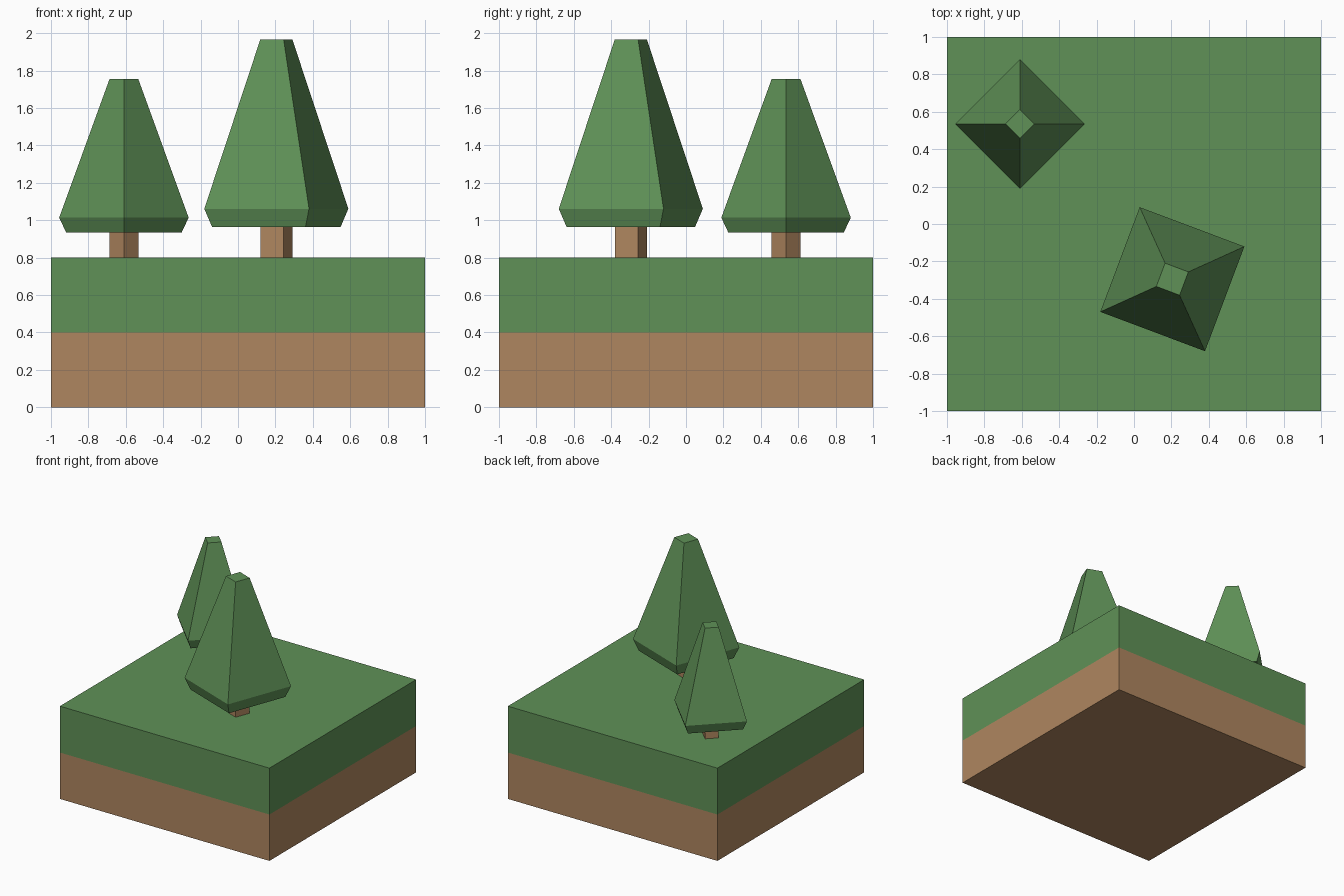
import bpy, bmesh
from math import cos, sin, pi, radians, sqrt

if "Cube" in bpy.data.objects:
    bpy.data.objects.remove(bpy.data.objects["Cube"])


def material(name, color):
    m = bpy.data.materials.new(name)
    m.diffuse_color = (*color, 1)
    m.use_nodes = True
    m.node_tree.nodes["Principled BSDF"].inputs["Base Color"].default_value = m.diffuse_color
    return m


GREEN = material("green", (0.115, 0.285, 0.095))
BROWN = material("brown", (0.43, 0.24, 0.115))


def square_loft(name, rings, mat, center=(0, 0), angle=0.0, bottom=True, top=True):
    """Skin square rings given as (corner radius, z)."""
    bm = bmesh.new()
    loops = [[bm.verts.new((center[0] + r * cos(angle + i * pi / 2),
                            center[1] + r * sin(angle + i * pi / 2), z))
              for i in range(4)] for r, z in rings]
    for a, b in zip(loops, loops[1:]):
        for i in range(4):
            j = (i + 1) % 4
            bm.faces.new((a[i], a[j], b[j], b[i]))
    if bottom:
        bm.faces.new(loops[0][::-1])
    if top:
        bm.faces.new(loops[-1])
    mesh = bpy.data.meshes.new(name)
    bm.to_mesh(mesh)
    bm.free()
    mesh.materials.append(mat)
    obj = bpy.data.objects.new(name, mesh)
    bpy.context.collection.objects.link(obj)


def tree(name, center, angle, s):
    # trunk, then canopy with an undercut skirt and a blunt tip
    x = 0.8
    square_loft(name + "_trunk", [(0.077 * s, x), (0.077 * s, x + 0.135 * s)],
                BROWN, center, angle, bottom=False, top=False)
    square_loft(name + "_canopy",
                [(0.309 * s, x + 0.135 * s), (0.346 * s, x + 0.214 * s),
                 (0.077 * s, x + 0.955 * s)], GREEN, center, angle)


# ground block: soil layer below grass layer
R = sqrt(2)
square_loft("soil", [(R, 0), (R, 0.4)], BROWN, angle=pi / 4, top=False)
square_loft("grass", [(R, 0.4), (R, 0.8)], GREEN, angle=pi / 4, bottom=False)

# trees
tree("small_tree", (-0.61, 0.535), 0.0, 1.0)
tree("large_tree", (0.205, -0.295), radians(24.4), 1.222)
